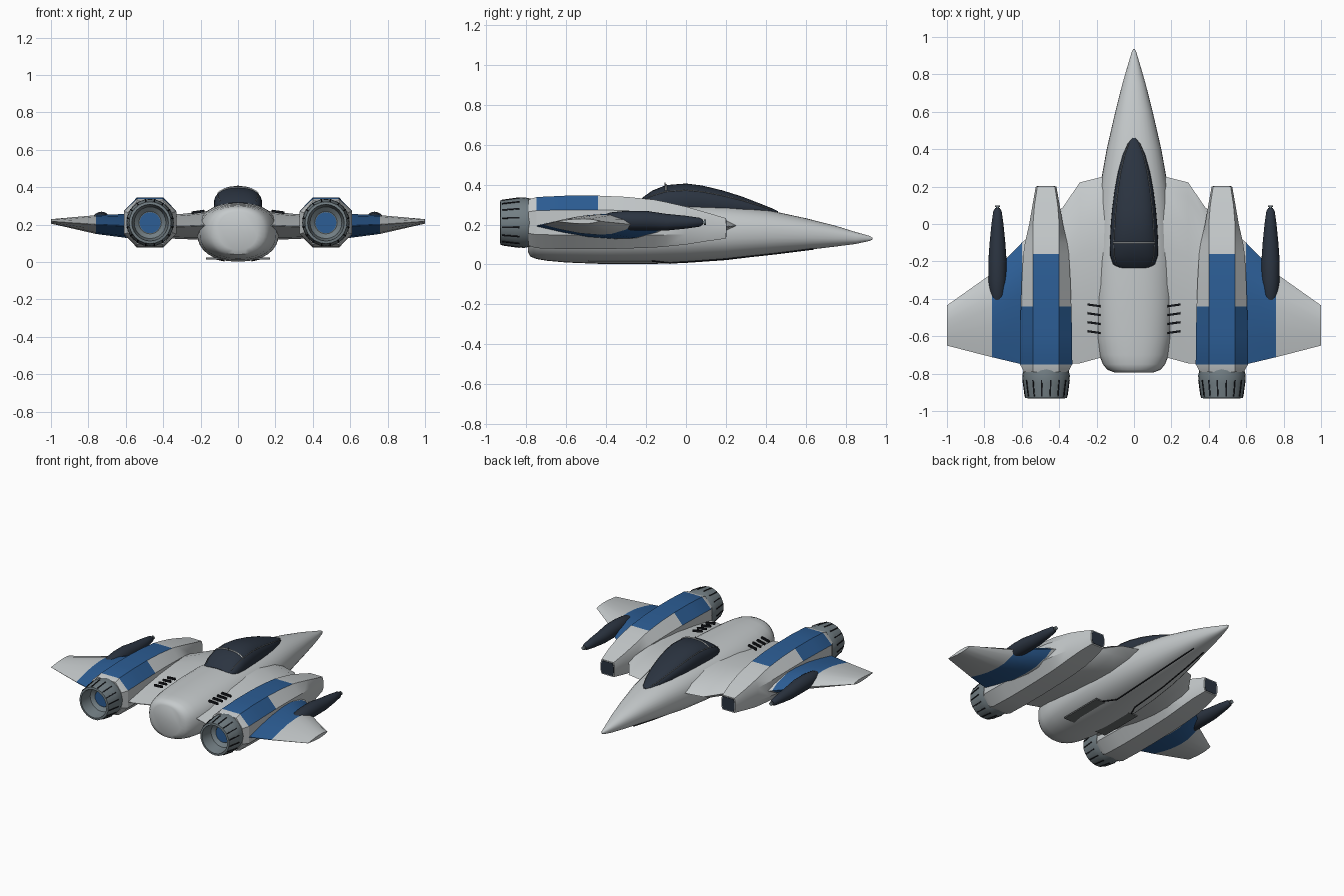
import bpy, bmesh, math
from mathutils import Matrix, Vector

if "Cube" in bpy.data.objects:
    bpy.data.objects.remove(bpy.data.objects["Cube"])


def mat(name, rgb):
    m = bpy.data.materials.new(name)
    m.diffuse_color = (*rgb, 1)
    m.use_nodes = True
    m.node_tree.nodes["Principled BSDF"].inputs["Base Color"].default_value = m.diffuse_color
    return m


HULL = mat("hull_grey", (0.56, 0.59, 0.60))
BLUE = mat("trim_blue", (0.025, 0.11, 0.30))
NAVY = mat("dark_navy", (0.024, 0.034, 0.052))
STEEL = mat("nozzle_steel", (0.17, 0.21, 0.23))
BLACK = mat("vent_black", (0.008, 0.009, 0.012))
PANEL = mat("panel_grey", (0.15, 0.16, 0.165))


def finish(ob, mats, mirror=False, angle=35):
    for m in mats:
        ob.data.materials.append(m)
    bpy.context.collection.objects.link(ob)
    if ob.type == 'MESH':
        bpy.ops.object.select_all(action='DESELECT')
        ob.select_set(True)
        bpy.context.view_layer.objects.active = ob
        bpy.ops.object.shade_smooth_by_angle(angle=math.radians(angle))
    if mirror:
        ob.modifiers.new("mirror", 'MIRROR')
    return ob


def loft(name, rings, mats, mirror=False, rule=None, angle=35, caps=True):
    """Skin a list of closed rings; rule(centre) picks the material."""
    bm = bmesh.new()
    rows = [[bm.verts.new(p) for p in r] for r in rings]
    n = len(rows[0])
    for a, b in zip(rows, rows[1:]):
        for i in range(n):
            j = (i + 1) % n
            bm.faces.new((a[i], a[j], b[j], b[i]))
    if caps:
        bm.faces.new(rows[0])
        bm.faces.new(rows[-1])
    bmesh.ops.recalc_face_normals(bm, faces=bm.faces)
    if rule:
        for f in bm.faces:
            f.material_index = rule(f.calc_center_median())
    me = bpy.data.meshes.new(name)
    bm.to_mesh(me)
    bm.free()
    return finish(bpy.data.objects.new(name, me), mats, mirror, angle)


def oval(y, hw, bot, top, a, n=2.0, x=0.0):
    c, s = math.cos(a), math.sin(a)
    zc, hh = (bot + top) / 2, (top - bot) / 2
    return (x + hw * math.copysign(abs(c) ** (2 / n), c), y,
            zc + hh * math.copysign(abs(s) ** (2 / n), s))


def oval_ring(y, hw, bot, top, n=2.0, x=0.0, seg=32):
    return [oval(y, hw, bot, top, 2 * math.pi * i / seg, n, x) for i in range(seg)]


def boxes(name, items, m, mirror=True):
    """items: (centre, size, rotation matrix)"""
    bm = bmesh.new()
    for c, size, rot in items:
        bmesh.ops.create_cube(bm, size=1, matrix=Matrix.Translation(c) @ rot
                              @ Matrix.Diagonal((*size, 1)))
    me = bpy.data.meshes.new(name)
    bm.to_mesh(me)
    bm.free()
    return finish(bpy.data.objects.new(name, me), [m], mirror)


def tube(name, pts, r, m, mirror=False):
    cu = bpy.data.curves.new(name, 'CURVE')
    cu.dimensions = '3D'
    cu.bevel_depth, cu.bevel_resolution = r, 1
    sp = cu.splines.new('POLY')
    sp.points.add(len(pts) - 1)
    for p, co in zip(sp.points, pts):
        p.co = (*co, 1)
    return finish(bpy.data.objects.new(name, cu), [m], mirror)


# Fuselage: y, half width, bottom, top
body = [(0.935, 0.004, 0.126, 0.134), (0.92, 0.012, 0.118, 0.143), (0.85, 0.033, 0.103, 0.163),
        (0.75, 0.062, 0.09, 0.194), (0.6, 0.1, 0.072, 0.232), (0.4, 0.146, 0.046, 0.275),
        (0.2, 0.182, 0.022, 0.3), (0, 0.206, 0.008, 0.312), (-0.2, 0.219, 0.002, 0.316),
        (-0.4, 0.218, 0.002, 0.314), (-0.6, 0.205, 0.01, 0.308), (-0.7, 0.186, 0.019, 0.303),
        (-0.75, 0.166, 0.028, 0.298), (-0.78, 0.142, 0.04, 0.288), (-0.793, 0.105, 0.065, 0.27)]
loft("fuselage", [oval_ring(*s, n=2.3) for s in body], [HULL], angle=40)

# Canopy: y, half width, bottom, top
glass = [(0.46, 0.008, 0.25, 0.268), (0.43, 0.034, 0.24, 0.282), (0.37, 0.06, 0.24, 0.306),
         (0.28, 0.085, 0.235, 0.341), (0.18, 0.104, 0.23, 0.372), (0.08, 0.117, 0.225, 0.396),
         (0, 0.124, 0.22, 0.406), (-0.1, 0.129, 0.22, 0.398), (-0.17, 0.127, 0.23, 0.37),
         (-0.215, 0.113, 0.25, 0.338), (-0.235, 0.085, 0.26, 0.318)]
loft("canopy", [oval_ring(*s, n=2.4) for s in glass], [NAVY], angle=40)
tube("canopy_crossbar", [oval(-0.1, 0.129, 0.22, 0.399, math.radians(38 + 8 * i), 2.4)
                         for i in range(14)], 0.005, HULL)
tube("canopy_side_seam", [oval(*s, math.radians(36), 2.4) for s in glass[1:-1]], 0.0025, PANEL, True)
tube("canopy_mast", [(0, -0.105, 0.38), (0, -0.105, 0.412)], 0.003, PANEL)

# Wings: x, leading edge y, trailing edge y, mid z, half thickness
foil = [(0, 0), (0.08, 0.5), (0.25, 0.95), (0.4, 1), (0.6, 0.85), (0.8, 0.5), (1, 0.03)]
span = [(0.1, 0.265, -0.70, 0.195, 0.078), (0.18, 0.25, -0.715, 0.195, 0.076),
        (0.29, 0.222, -0.745, 0.19, 0.068), (0.38, 0.09, -0.75, 0.19, 0.064),
        (0.6, -0.10, -0.75, 0.193, 0.064), (0.76, -0.265, -0.712, 0.2, 0.05),
        (1.0, -0.435, -0.65, 0.217, 0.012)]


def wing_ring(x, le, te, z, t):
    up = [(x, le + (te - le) * f, z + t * h) for f, h in foil]
    low = [(x, le + (te - le) * f, z - t * h) for f, h in foil[:0:-1]]
    return up + low


loft("wing", [wing_ring(*s) for s in span], [HULL, BLUE], True,
     lambda c: int(0.5 < c.x < 0.76), angle=30)
boxes("wing_marker", [((0.92, -0.55, 0.224), (0.018, 0.024, 0.008), Matrix())], BLUE)

# Engine pods: octagonal; y, half width, bottom, top
PX = 0.47
pod = [(0.2, 0.055, 0.13, 0.232), (0.1, 0.073, 0.116, 0.262), (0, 0.09, 0.1, 0.29),
       (-0.1, 0.113, 0.09, 0.313), (-0.16, 0.122, 0.085, 0.325), (-0.3, 0.13, 0.08, 0.339),
       (-0.44, 0.135, 0.077, 0.345), (-0.6, 0.139, 0.077, 0.345), (-0.75, 0.14, 0.082, 0.338),
       (-0.79, 0.118, 0.095, 0.325)]


def octagon(y, hw, bot, top):
    zc, hh = (bot + top) / 2, (top - bot) / 2
    k = min(0.07, hw * 0.85)
    q = [(k, 1), (hw, 0.47), (hw, -0.47), (k, -1), (-k, -1), (-hw, -0.47), (-hw, 0.47), (-k, 1)]
    return [(PX + a, y, zc + b * hh) for a, b in q]


def pod_paint(c):
    top = abs(c.x - PX) < 0.03 and c.z > 0.3
    shoulder = c.z > 0.27 and -0.75 < c.y < -0.44
    return int((top and -0.75 < c.y < -0.16) or shoulder)


loft("engine_pod", [octagon(*s) for s in pod], [HULL, BLUE], True, pod_paint, angle=25)
loft("air_intake", [octagon(y, 0.048, 0.137, 0.225) for y in (0.19, 0.203)], [NAVY], True)


def disc(r, y, z=0.21, x=PX, seg=24):
    return oval_ring(y, r, z - r, z + r, x=x, seg=seg)


# Exhaust nozzles, hollow at the back with a blue core
loft("nozzle", [disc(r, y) for y, r in [(-0.77, 0.118), (-0.81, 0.127), (-0.85, 0.124), (-0.93, 0.112),
                                      (-0.932, 0.098), (-0.85, 0.085), (-0.83, 0.06)]],
     [STEEL], True, angle=30)
loft("exhaust_core", [disc(0.056, y) for y in (-0.825, -0.838)], [BLUE], True)
slots = []
for i in range(16):
    a = 2 * math.pi * (i + 0.5) / 16
    slots.append(((PX + 0.118 * math.cos(a), -0.878, 0.21 + 0.118 * math.sin(a)),
                  (0.009, 0.09, 0.007),
                  Matrix.Rotation(-a, 4, 'Y') @ Matrix.Rotation(math.radians(-8), 4, 'Z')))
boxes("nozzle_slots", slots, BLACK)

# Wing cannons
gun = [(0.085, 0.012), (0.07, 0.022), (0, 0.032), (-0.1, 0.042), (-0.2, 0.049), (-0.3, 0.049),
       (-0.38, 0.041), (-0.415, 0.028), (-0.425, 0.01)]
loft("wing_cannon", [disc(r, y, 0.212 + (0.008 if y < -0.1 else 0), 0.73, 20) for y, r in gun],
     [NAVY], True, angle=40)
loft("cannon_muzzle", [disc(r, y, 0.212, 0.73, 12) for y, r in
                       [(0.08, 0.007), (0.09, 0.007), (0.09, 0.013), (0.1, 0.013)]], [STEEL], True)

# Slanted vents beside the fuselage
tilt = Matrix.Rotation(math.radians(8), 4, 'Y') @ Matrix.Rotation(math.radians(8), 4, 'Z')
boxes("side_vents", [((0.214, y, 0.268), (0.068, 0.011, 0.014), tilt)
                     for y in (-0.435, -0.482, -0.53, -0.578)], BLACK)

# Belly doors and seams
boxes("belly_doors", [((0.125, -0.33, 0.019), (0.09, 0.32, 0.009), Matrix())], PANEL)
tube("belly_seam", [(0.12, -0.17, 0.017), (0.075, -0.08, 0.007), (0.07, 0.2, 0.027),
                    (0.055, 0.45, 0.054), (0.04, 0.64, 0.078)], 0.004, BLACK, True)
